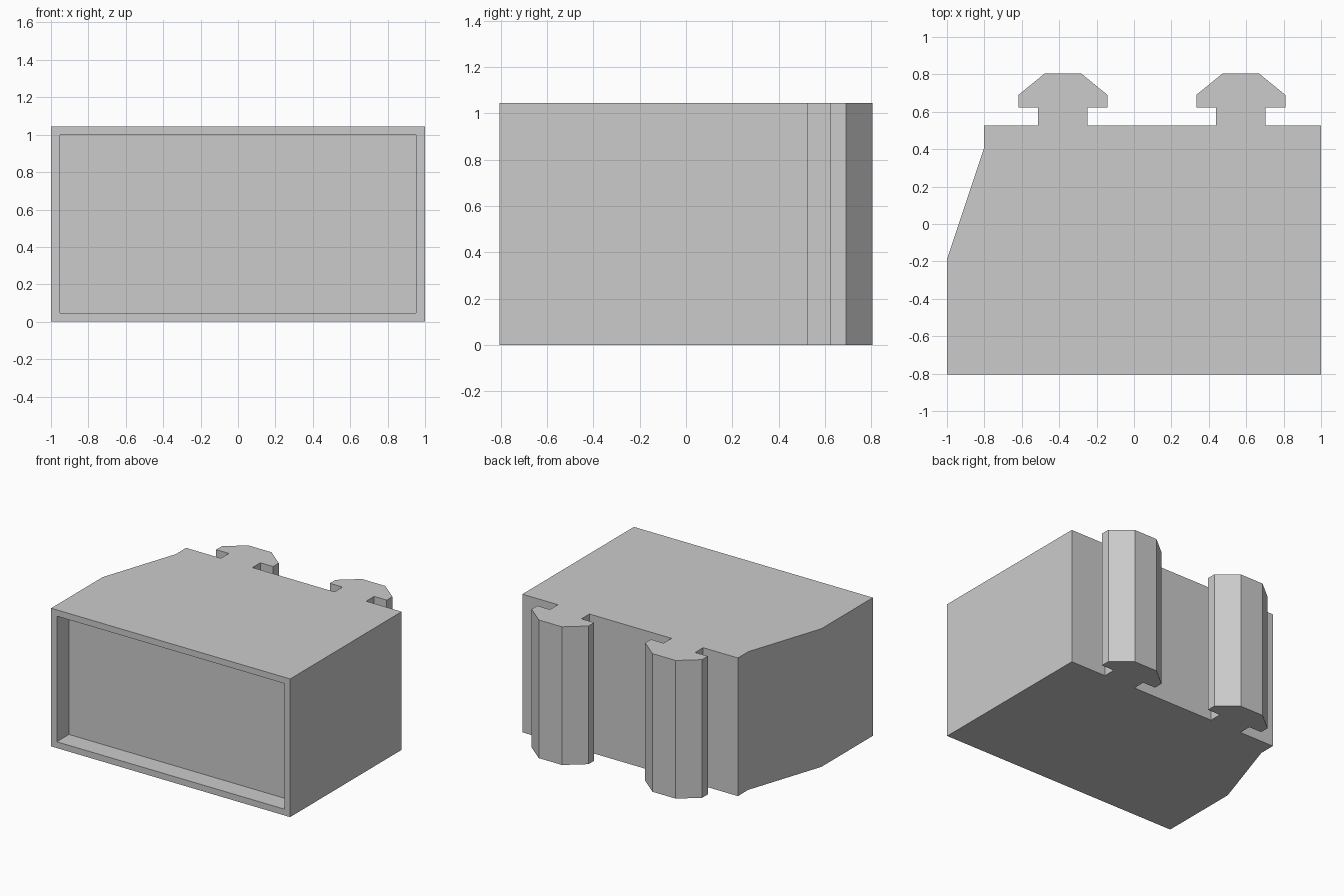
import bpy
import bmesh
from math import radians
from mathutils import Vector

cube = bpy.data.objects.get("Cube")
if cube:
    bpy.data.objects.remove(cube, do_unlink=True)

HEIGHT = 1.045
BACK, END = 0.527, 0.805   # back wall and hook tip along y
RIM, DEPTH = 0.0475, 0.145

# Single grey material
grey = bpy.data.materials.new("light grey")
grey.use_nodes = True
colour = (0.6, 0.6, 0.6, 1)
grey.diffuse_color = colour
grey.node_tree.nodes["Principled BSDF"].inputs["Base Color"].default_value = colour


def hook(cx):
    """Outline of one T-shaped locking hook, from +x to -x."""
    half = [(0.132, BACK), (0.132, 0.622), (0.238, 0.622), (0.238, 0.69), (0.097, END)]
    return [(cx + x, y) for x, y in half] + [(cx - x, y) for x, y in reversed(half)]


# Floor plan: box with one tapered side and two hooks at the back
outline = [(-1, -END), (1, -END), (1, BACK)]
outline += hook(0.571) + hook(-0.38)
outline += [(-0.803, BACK), (-0.803, 0.403), (-1, -0.19)]

# Extrude the floor plan upwards
bm = bmesh.new()
base = bm.faces.new([bm.verts.new((x, y, 0)) for x, y in outline])
top = bmesh.ops.extrude_face_region(bm, geom=[base], use_keep_orig=True)["geom"]
bmesh.ops.translate(bm, vec=Vector((0, 0, HEIGHT)),
                    verts=[g for g in top if isinstance(g, bmesh.types.BMVert)])
bmesh.ops.recalc_face_normals(bm, faces=bm.faces)

# Recessed front panel with a thin rim
front = min(bm.faces, key=lambda f: f.calc_center_median().y)
bmesh.ops.inset_individual(bm, faces=[front], thickness=RIM, use_even_offset=True)
bmesh.ops.inset_individual(bm, faces=[front], thickness=0, depth=-DEPTH)

mesh = bpy.data.meshes.new("interlocking_block")
bm.to_mesh(mesh)
bm.free()
mesh.materials.append(grey)
block = bpy.data.objects.new("interlocking_block", mesh)
bpy.context.collection.objects.link(block)

# Soft shading only across the shallow bends of the tapered side
bpy.ops.object.select_all(action="DESELECT")
block.select_set(True)
bpy.context.view_layer.objects.active = block
bpy.ops.object.shade_smooth_by_angle(angle=radians(30))
